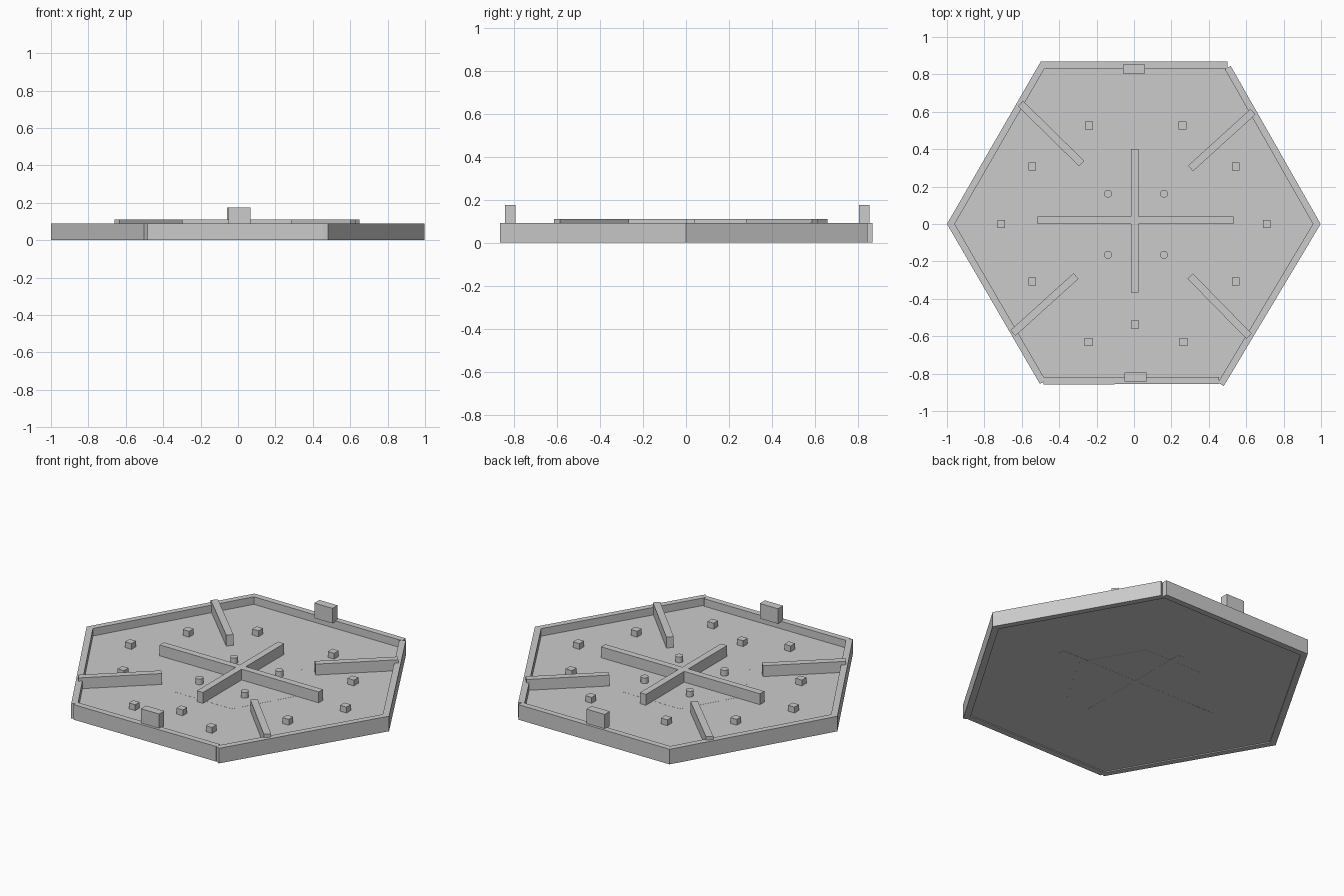
import bpy
import math
from mathutils import Vector

default = bpy.data.objects.get("Cube")
if default:
    bpy.data.objects.remove(default)

# Single flat grey
grey = bpy.data.materials.new("light_grey")
grey.use_nodes = True
GREY = (0.6, 0.6, 0.6, 1)
grey.diffuse_color = GREY
grey.node_tree.nodes["Principled BSDF"].inputs["Base Color"].default_value = GREY

FLOOR_LOW, FLOOR_TOP, WALL_TOP, BEAM_TOP = 0.006, 0.045, 0.09, 0.11


def finish(name):
    ob = bpy.context.object
    ob.name = name
    ob.data.materials.append(grey)
    return ob


def box(name, x, y, z0, z1, length, width, angle=0):
    bpy.ops.mesh.primitive_cube_add(size=1, location=(x, y, (z0 + z1) / 2), rotation=(0, 0, angle))
    bpy.context.object.scale = (length, width, z1 - z0)
    return finish(name)


def prism(name, x, y, z0, z1, radius, sides, turn=0):
    bpy.ops.mesh.primitive_cylinder_add(vertices=sides, radius=radius, depth=z1 - z0,
                                        location=(x, y, (z0 + z1) / 2), rotation=(0, 0, turn))
    return finish(name)


def bar(name, start, end, width, z0, z1, inset=0):
    """Box running from start to end, moved to its left by inset."""
    a, b = Vector(start), Vector(end)
    run = b - a
    side = Vector((-run.y, run.x)).normalized() * inset
    mid = (a + b) / 2 + side
    return box(name, mid.x, mid.y, z0, z1, run.length, width, math.atan2(run.y, run.x))


# Hexagonal floor and its flush central plate
prism("floor", 0, 0, FLOOR_LOW, FLOOR_TOP, 0.975, 6, math.pi / 6)
prism("centre_plate", 0, 0, FLOOR_LOW - 0.0005, FLOOR_TOP + 0.0005, 0.385, 6, math.pi / 6)

# Six perimeter walls, outer edge listed anticlockwise
walls = {
    "back_wall": ((0.5, 0.868), (-0.5, 0.868)),
    "back_left_wall": ((0.998, 0), (0.517, 0.845)),
    "front_left_wall": ((0.48, -0.866), (0.998, 0)),
    "front_wall": ((-0.485, -0.858), (0.455, -0.855)),
    "front_right_wall": ((-1, 0), (-0.503, -0.855)),
    "back_right_wall": ((-0.5, 0.866), (-1, 0)),
}
THICK = 0.036
for name, (a, b) in walls.items():
    bar(name, a, b, THICK, 0, WALL_TOP, THICK / 2)

# Central cross
box("cross_long_beam", 0.008, 0.02, FLOOR_LOW - 0.001, BEAM_TOP, 1.05, 0.04)
box("cross_short_beam", 0.004, 0.018, FLOOR_LOW - 0.001, BEAM_TOP, 0.04, 0.766)

# Diagonal beams reaching in from the walls
bar("back_right_beam", (-0.607, 0.644), (-0.28, 0.323), 0.04, FLOOR_TOP - 0.01, BEAM_TOP)
bar("back_left_beam", (0.636, 0.6), (0.302, 0.297), 0.04, FLOOR_TOP - 0.01, BEAM_TOP)
bar("front_right_beam", (-0.647, -0.583), (-0.31, -0.278), 0.04, FLOOR_TOP - 0.01, BEAM_TOP)
bar("front_left_beam", (0.615, -0.6), (0.3, -0.278), 0.04, FLOOR_TOP - 0.01, BEAM_TOP)

# Raised blocks on the front and back walls
box("back_block", 0, 0.829, WALL_TOP - 0.005, 0.175, 0.12, 0.048)
box("front_block", 0.008, -0.817, WALL_TOP - 0.005, 0.175, 0.12, 0.048)

# Square pegs, mostly in side-to-side pairs
pegs = [(0.005, -0.537)]
for x, y in ((0.25, 0.527), (0.544, 0.307), (0.71, 0), (0.544, -0.307), (0.254, -0.63)):
    shift = 0.01 if x < 0.3 else 0
    pegs += [(x + shift, y), (shift - x, y)]
for i, (x, y) in enumerate(pegs):
    box(f"square_peg_{i + 1}", x, y, FLOOR_TOP - 0.01, 0.08, 0.042, 0.042)

# Round pegs between the cross arms
for x in (-0.139, 0.16):
    for y in (-0.165, 0.162):
        prism("round_peg", x, y, FLOOR_TOP - 0.01, 0.08, 0.021, 24)
        bpy.ops.object.shade_smooth_by_angle()
